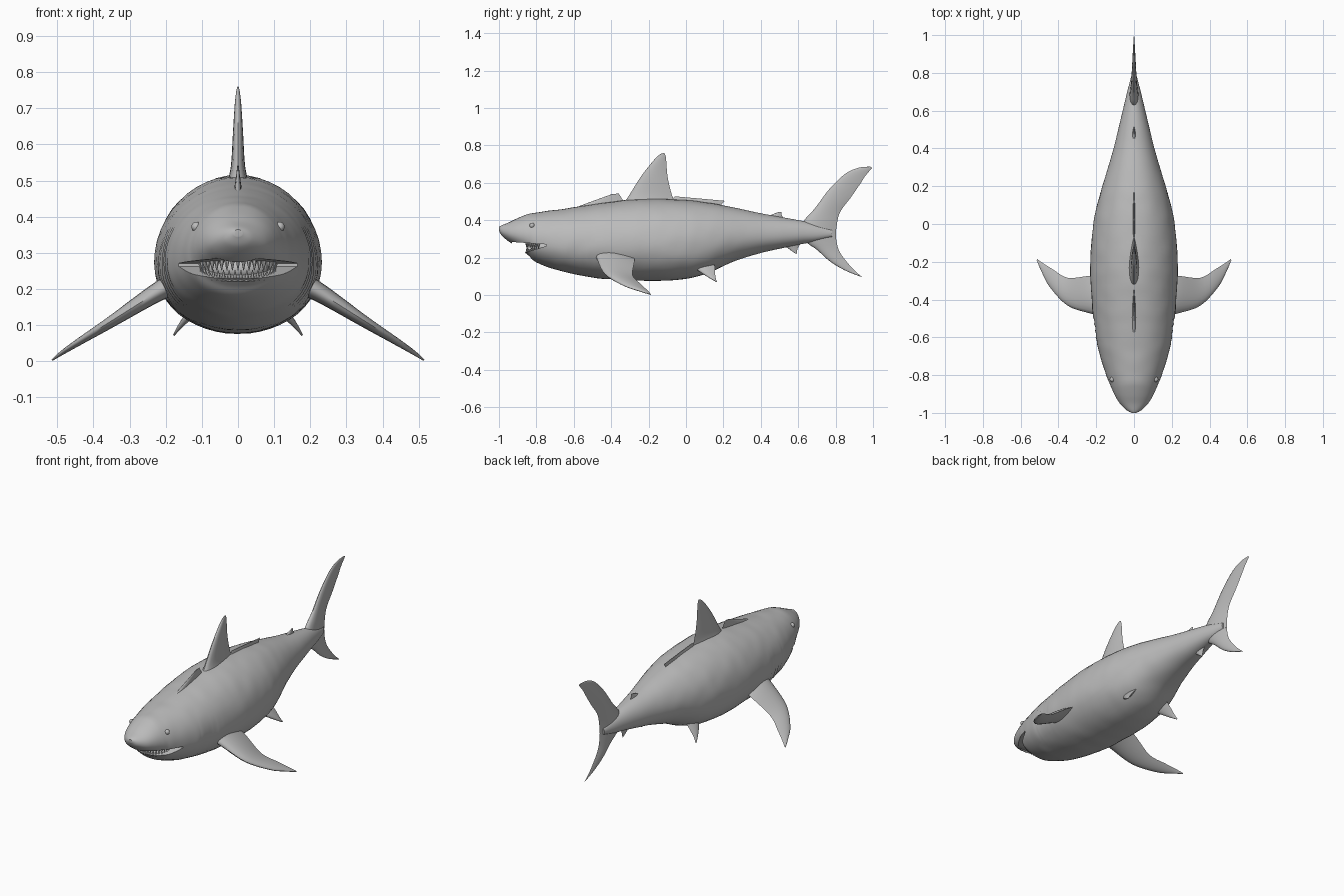
import bpy, bmesh, math
from mathutils import Vector, Matrix, noise

cube = bpy.data.objects.get("Cube")
if cube:
    bpy.data.objects.remove(cube, do_unlink=True)

skin = bpy.data.materials.new("shark_grey")
skin.use_nodes = True
grey = (0.5, 0.5, 0.5, 1)
skin.diffuse_color = grey
skin.node_tree.nodes["Principled BSDF"].inputs["Base Color"].default_value = grey


def finish(name, bm):
    bmesh.ops.recalc_face_normals(bm, faces=bm.faces)
    mesh = bpy.data.meshes.new(name)
    bm.to_mesh(mesh)
    bm.free()
    mesh.materials.append(skin)
    obj = bpy.data.objects.new(name, mesh)
    bpy.context.collection.objects.link(obj)
    return obj


def smooth(obj, angle=40):
    bpy.ops.object.select_all(action='DESELECT')
    obj.select_set(True)
    bpy.context.view_layer.objects.active = obj
    bpy.ops.object.shade_smooth_by_angle(angle=math.radians(angle))


def spline(rows, steps):
    """Smoothly interpolate a list of equal-length tuples."""
    out = []
    last = len(rows) - 1
    for i in range(last):
        a, b, c, d = (rows[max(0, min(last, k))] for k in (i - 1, i, i + 1, i + 2))
        for s in range(steps):
            t = s / steps
            out.append([q + 0.5 * t * (r - p + t * (2*p - 5*q + 4*r - w + t * (3*(q - r) + w - p)))
                        for p, q, r, w in zip(a, b, c, d)])
    out.append(list(rows[-1]))
    return out


def loft(bm, rings):
    loops = [[bm.verts.new(p) for p in ring] for ring in rings]
    n = len(loops[0])
    for a, b in zip(loops, loops[1:]):
        for i in range(n):
            j = (i + 1) % n
            bm.faces.new((a[i], a[j], b[j], b[i]))
    bm.faces.new(loops[0])
    bm.faces.new(loops[-1])


# Body: y, half width, belly height, back height
stations = [
    (-1.0, 0.012, 0.345, 0.365), (-0.985, 0.04, 0.318, 0.373), (-0.95, 0.075, 0.288, 0.387),
    (-0.91, 0.10, 0.262, 0.407), (-0.87, 0.118, 0.235, 0.424), (-0.84, 0.13, 0.21, 0.434),
    (-0.80, 0.147, 0.175, 0.441), (-0.70, 0.18, 0.137, 0.455), (-0.60, 0.202, 0.113, 0.469),
    (-0.45, 0.220, 0.088, 0.492), (-0.25, 0.231, 0.077, 0.513), (-0.05, 0.222, 0.081, 0.511),
    (0.10, 0.196, 0.11, 0.497), (0.25, 0.152, 0.178, 0.469), (0.40, 0.108, 0.225, 0.437),
    (0.52, 0.079, 0.252, 0.415), (0.62, 0.055, 0.273, 0.397), (0.70, 0.036, 0.287, 0.378),
    (0.78, 0.015, 0.31, 0.35)]
SIDES = 48
GILLS = [-0.62, -0.585, -0.55, -0.515, -0.48]
rings = []
for y, w, low, top in spline(stations, 8):
    mid = low + 0.45 * (top - low)
    ring = []
    for k in range(SIDES):
        a = math.tau * k / SIDES
        c, s = math.cos(a), math.sin(a)
        if s < 0:   # fuller belly
            s = -abs(s) ** 0.92
        p = Vector((w * c, y, mid + s * ((top - mid) if s > 0 else (mid - low))))
        # shallow gill creases on the flanks and gentle skin unevenness
        side = max(0, 1 - (abs(p.z - 0.25) / 0.13) ** 2)
        crease = sum(math.exp(-((y - g) / 0.007) ** 2) for g in GILLS)
        p.x *= 1 - 0.025 * side * crease
        bump = noise.noise(Vector((abs(p.x) * 14, y * 14, p.z * 14)))
        grow = 1 + 0.012 * bump * min(1, w / 0.15)
        p.x *= grow
        p.z = mid + (p.z - mid) * grow
        ring.append(p)
    rings.append(ring)
bm = bmesh.new()
loft(bm, rings)
body = finish("body", bm)

# Mouth opening: a wedge removed from the head
wedge = [(-0.93, 0.284), (-0.745, 0.271), (-0.745, 0.263), (-0.85, 0.231), (-0.93, 0.221)]
bm = bmesh.new()
loft(bm, [[(x, y, z) for y, z in wedge] for x in (-0.3, 0.3)])
cutter = finish("mouth_cutter", bm)
cutter.hide_render = True
cut = body.modifiers.new("mouth", 'BOOLEAN')
cut.operation = 'DIFFERENCE'
cut.solver = 'EXACT'
cut.object = cutter
bpy.ops.object.select_all(action='DESELECT')
body.select_set(True)
bpy.context.view_layer.objects.active = body
bpy.ops.object.modifier_apply(modifier=cut.name)
bpy.data.objects.remove(cutter, do_unlink=True)
smooth(body)

# Mouth lining behind the teeth
bm = bmesh.new()
bmesh.ops.create_uvsphere(bm, u_segments=24, v_segments=12, radius=1,
                          matrix=Matrix.Translation((0, -0.76, 0.255)) @ Matrix.Diagonal((0.09, 0.07, 0.04, 1)))
smooth(finish("mouth_lining", bm))


# Teeth along a horseshoe jaw
def teeth(name, z, direction, count):
    bm = bmesh.new()
    for k in range(count):
        t = math.radians(-80 + 160 * (k + 0.5) / count)
        back = 1 - math.cos(t)
        size = 0.032 - 0.012 * back
        place = Matrix.Translation((0.106 * math.sin(t), -0.768 - 0.084 * math.cos(t), z + 0.008 * back * direction))
        flip = Matrix.Rotation(math.pi if direction < 0 else 0, 4, 'X')
        bmesh.ops.create_cone(bm, cap_ends=True, segments=6, radius1=0.008, radius2=0.0008,
                              depth=size, matrix=place @ Matrix.Rotation(t, 4, 'Z') @ flip)
    return finish(name, bm)


teeth("upper_teeth", 0.267, -1, 19)
teeth("lower_teeth", 0.237, 1, 18)

# Eyes
for name, sign in (("left_eye", 1), ("right_eye", -1)):
    bm = bmesh.new()
    bmesh.ops.create_uvsphere(bm, u_segments=16, v_segments=10, radius=0.014,
                              matrix=Matrix.Translation((sign * 0.115, -0.823, 0.372)))
    smooth(finish(name, bm))


# Fins: each section is leading x y z, trailing x y z, half thickness
def fin(name, sections, mirror=1, steps=5):
    first, last = sections[0], sections[-1]
    chord = Vector(first[3:6]) - Vector(first[:3])
    normal = chord.cross(Vector(last[:3]) - Vector(first[:3])).normalized()
    us = [(1 - math.cos(math.pi * k / 10)) / 2 for k in range(11)]
    path = [(u, 1) for u in us] + [(u, -1) for u in us[-2:0:-1]]
    rings = []
    for row in spline(sections, steps):
        lead, trail, thick = Vector(row[:3]), Vector(row[3:6]), row[6]
        ring = [lead.lerp(trail, u) + normal * (side * thick * 2.6 * math.sqrt(u) * (1 - u))
                for u, side in path]
        rings.append([(p.x * mirror, p.y, p.z) for p in ring])
    bm = bmesh.new()
    loft(bm, rings)
    smooth(finish(name, bm), 50)


def upright(rows):
    return [(0, a, b, 0, c, d, t) for a, b, c, d, t in rows]


fin("dorsal_fin", upright([
    (-0.34, 0.48, -0.05, 0.48, 0.034), (-0.30, 0.54, -0.075, 0.535, 0.02),
    (-0.24, 0.635, -0.098, 0.63, 0.014), (-0.18, 0.712, -0.105, 0.71, 0.009),
    (-0.145, 0.748, -0.108, 0.74, 0.005), (-0.122, 0.76, -0.114, 0.757, 0.002)]))
fin("front_back_ridge", upright([
    (-0.64, 0.45, -0.33, 0.495, 0.012), (-0.50, 0.502, -0.345, 0.52, 0.006),
    (-0.395, 0.54, -0.36, 0.543, 0.002)]), steps=3)
fin("rear_back_ridge", upright([
    (-0.09, 0.49, 0.185, 0.46, 0.012), (-0.07, 0.515, 0.19, 0.485, 0.006),
    (-0.06, 0.528, 0.207, 0.504, 0.002)]), steps=3)
fin("second_dorsal_fin", upright([
    (0.42, 0.415, 0.53, 0.40, 0.012), (0.465, 0.433, 0.513, 0.425, 0.006),
    (0.498, 0.445, 0.51, 0.443, 0.002)]), steps=3)
fin("anal_fin", upright([
    (0.52, 0.27, 0.62, 0.285, 0.012), (0.555, 0.243, 0.597, 0.25, 0.006),
    (0.583, 0.223, 0.592, 0.22, 0.002)]), steps=3)
fin("upper_tail_lobe", upright([
    (0.60, 0.34, 0.803, 0.31, 0.026), (0.636, 0.405, 0.803, 0.35, 0.022),
    (0.69, 0.465, 0.822, 0.44, 0.016), (0.765, 0.565, 0.88, 0.52, 0.012),
    (0.85, 0.647, 0.935, 0.60, 0.008), (0.92, 0.68, 0.955, 0.632, 0.005),
    (0.985, 0.687, 0.995, 0.68, 0.002)]))
fin("lower_tail_lobe", upright([
    (0.60, 0.33, 0.803, 0.345, 0.026), (0.65, 0.277, 0.803, 0.30, 0.02),
    (0.70, 0.242, 0.822, 0.23, 0.014), (0.77, 0.18, 0.877, 0.157, 0.009),
    (0.85, 0.132, 0.912, 0.122, 0.005), (0.935, 0.098, 0.942, 0.096, 0.002)]))
for side, sign in (("left", 1), ("right", -1)):
    fin(side + "_pectoral_fin", [
        (0.15, -0.49, 0.23, 0.15, -0.28, 0.225, 0.034),
        (0.225, -0.475, 0.19, 0.235, -0.275, 0.185, 0.026),
        (0.35, -0.433, 0.112, 0.35, -0.285, 0.106, 0.016),
        (0.445, -0.335, 0.052, 0.43, -0.24, 0.058, 0.010),
        (0.49, -0.25, 0.022, 0.485, -0.205, 0.024, 0.006),
        (0.515, -0.192, 0.003, 0.512, -0.186, 0.004, 0.002)], sign)
    fin(side + "_pelvic_fin", [
        (0.08, 0.01, 0.18, 0.08, 0.15, 0.20, 0.02),
        (0.125, 0.06, 0.135, 0.13, 0.155, 0.14, 0.013),
        (0.158, 0.115, 0.098, 0.16, 0.157, 0.10, 0.007),
        (0.178, 0.158, 0.072, 0.178, 0.165, 0.071, 0.002)], sign, 4)
